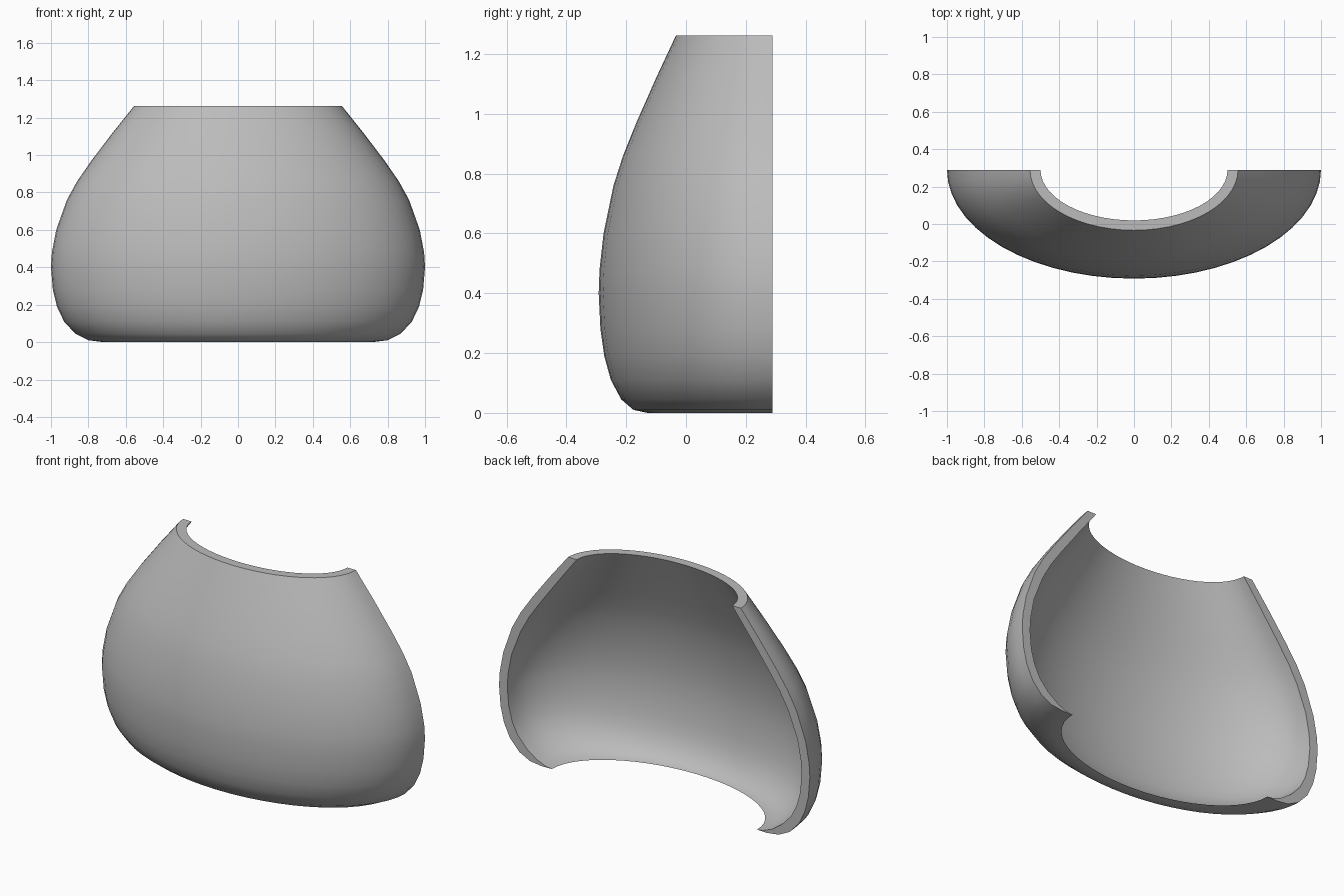
import bpy, bmesh, math

if "Cube" in bpy.data.objects:
    bpy.data.objects.remove(bpy.data.objects["Cube"])

BACK = 0.29      # flat cut plane
RATIO = 0.582    # depth of the oval against its half width
STEPS = 28

# Half width and height, from the top rim down to the thin bottom lip
outer = [(.556, 1.262), (.67, 1.12), (.784, .97), (.86, .86), (.915, .76), (.972, .6),
         (.995, .48), (1, .4), (.99, .28), (.968, .19), (.93, .11), (.87, .045), (.8, .01), (.72, 0)]
inner = [(.5, 1.262), (.612, 1.115), (.727, .96), (.804, .85), (.86, .75), (.919, .6),
         (.942, .48), (.947, .4), (.937, .29), (.915, .21), (.88, .14), (.82, .075), (.755, .03), (.7, .008)]
lip = (.66, .002)


def sweep_point(bm, point, angle, inside):
    a, z = point
    b = RATIO * a - (0.02 * min(1, z / .2) if inside else 0)
    return bm.verts.new((-a * math.cos(angle), BACK - b * math.sin(angle), z))


# Half bowl wall: outer skin, inner skin and top rim swept through half a turn
bm = bmesh.new()
rings = []
for i in range(STEPS + 1):
    angle = math.pi * i / STEPS
    ring = [sweep_point(bm, p, angle, False) for p in outer + [lip]]
    ring += [sweep_point(bm, p, angle, True) for p in reversed(inner)]
    rings.append(ring)

count = len(rings[0])
for r, s in zip(rings, rings[1:]):
    for j in range(count):
        k = (j + 1) % count
        bm.faces.new((r[j], r[k], s[k], s[j]))

# Flat cut ends, as strips between the two skins
for ring in (rings[0], rings[-1]):
    for j in range(len(outer) - 1):
        bm.faces.new((ring[j], ring[j + 1], ring[count - 2 - j], ring[count - 1 - j]))
    n = len(outer)
    bm.faces.new((ring[n - 1], ring[n], ring[n + 1]))
bmesh.ops.recalc_face_normals(bm, faces=bm.faces)

mesh = bpy.data.meshes.new("half_bowl_shell")
bm.to_mesh(mesh)
bm.free()
shell = bpy.data.objects.new("half_bowl_shell", mesh)
bpy.context.collection.objects.link(shell)

# Plain grey surface
grey = bpy.data.materials.new("plain_grey")
colour = (.5, .5, .5, 1)
grey.use_nodes = True
grey.diffuse_color = colour
grey.node_tree.nodes["Principled BSDF"].inputs["Base Color"].default_value = colour
mesh.materials.append(grey)

bpy.context.view_layer.objects.active = shell
shell.select_set(True)
bpy.ops.object.shade_smooth_by_angle(angle=math.radians(35))
